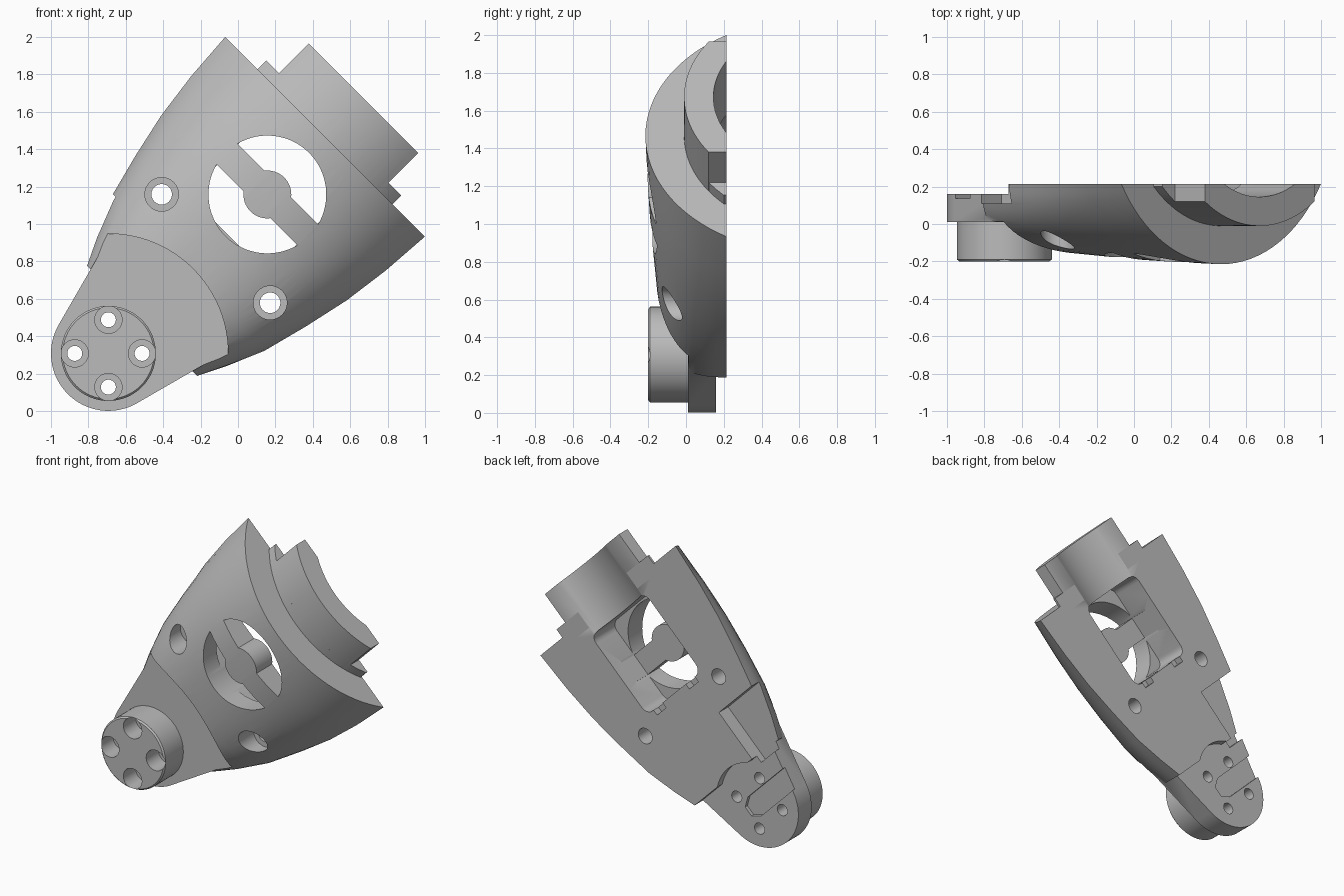
import bpy, bmesh, math

if "Cube" in bpy.data.objects:
    bpy.data.objects.remove(bpy.data.objects["Cube"], do_unlink=True)

PX, PZ = -0.693, 0.308        # pivot centre; u runs up the arm at 45 degrees, v across it
BACK = 0.215
R2 = math.sqrt(2)

grey = bpy.data.materials.new("plain grey")
grey.use_nodes = True
grey.diffuse_color = (0.5, 0.5, 0.5, 1)
grey.node_tree.nodes["Principled BSDF"].inputs["Base Color"].default_value = (0.5, 0.5, 0.5, 1)


def place(u, v, y):
    return (PX + (u - v) / R2, y, PZ + (u + v) / R2)


def loft(name, sections):
    """Closed solid through matching rings of (u, v, y) points."""
    bm = bmesh.new()
    rings = [[bm.verts.new(place(*p)) for p in s] for s in sections]
    n = len(rings[0])
    for a, b in zip(rings, rings[1:]):
        for i in range(n):
            j = (i + 1) % n
            bm.faces.new((a[i], a[j], b[j], b[i]))
    bm.faces.new(rings[0])
    bm.faces.new(rings[-1][::-1])
    bmesh.ops.recalc_face_normals(bm, faces=bm.faces)
    me = bpy.data.meshes.new(name)
    bm.to_mesh(me)
    bm.free()
    me.materials.append(grey)
    ob = bpy.data.objects.new(name, me)
    bpy.context.collection.objects.link(ob)
    return ob


def prism(name, poly, y0, y1):
    return loft(name, [[(u, v, y) for u, v in poly] for y in (y0, y1)])


def circle(cu, cv, r, n=40):
    return [(cu + r * math.cos(2 * math.pi * i / n), cv + r * math.sin(2 * math.pi * i / n)) for i in range(n)]


def arc(cu, cv, r, a0, a1, n=16):
    return [(cu + r * math.cos(a0 + (a1 - a0) * i / n), cv + r * math.sin(a0 + (a1 - a0) * i / n))
            for i in range(n + 1)]


def rect(u0, u1, v0, v1):
    return [(u0, v0), (u1, v0), (u1, v1), (u0, v1)]


def rounded(u0, u1, v0, v1, r):
    pts = []
    for k, (cu, cv) in enumerate(((u1 - r, v1 - r), (u0 + r, v1 - r), (u0 + r, v0 + r), (u1 - r, v0 + r))):
        pts += arc(cu, cv, r, k * math.pi / 2, (k + 1) * math.pi / 2, 5)
    return pts


def combine(ob, other, op):
    mod = ob.modifiers.new(op, 'BOOLEAN')
    mod.operation, mod.solver, mod.object = op, 'EXACT', other
    bpy.ops.object.select_all(action='DESELECT')
    bpy.context.view_layer.objects.active = ob
    ob.select_set(True)
    bpy.ops.object.modifier_apply(modifier=mod.name)
    bpy.data.objects.remove(other, do_unlink=True)


def cut(ob, poly, y0, y1):
    combine(ob, prism("cutter", poly, y0, y1), 'DIFFERENCE')


# Domed shell: boxy section near the pivot blending to a circular arc at the wide end
def dome(u, a, d, n=32):
    k = (u - 0.25) / (1.639 - 0.25)
    r = (a * a + d * d) / (2 * d)
    h = math.asin(a / r)
    ring = []
    for i in range(n + 1):
        t = math.pi * i / n
        c, s = math.cos(t), max(math.sin(t), 0)
        v1 = a * math.copysign(abs(c) ** 0.77, c)
        d1 = d * s ** 0.77
        ang = h * (1 - 2 * i / n)
        v2, d2 = r * math.sin(ang), r * math.cos(ang) - r + d
        if i in (0, n):
            d1 = d2 = 0
        ring.append((u, v1 + (v2 - v1) * k, BACK - d1 - (d2 - d1) * k))
    return ring


rows = [(0.25, 0.42, 0.338), (0.40, 0.495, 0.355), (0.60, 0.58, 0.372), (0.85, 0.645, 0.39),
        (1.10, 0.70, 0.407), (1.36, 0.735, 0.42), (1.639, 0.755, 0.43)]
shell = loft("arm_half_shell", [dome(*r) for r in rows])

# Round recess around the pivot on the front
cut(shell, circle(0, 0, 0.64, 96), -0.6, 0.013)

# Pivot plate with rounded end
plate = arc(0, 0, 0.307, math.radians(106), math.radians(254), 32) + \
    [(0.463, -0.442), (0.60, -0.48), (0.60, 0.48), (0.463, 0.442)]
combine(shell, prism("pivot_plate", plate, 0.01, 0.16), 'UNION')

# Pivot boss with a softened rim
combine(shell, loft("pivot_boss", [[(u, v, y) for u, v in circle(0, 0, r, 64)]
        for r, y in ((0.244, -0.2), (0.254, -0.19), (0.254, 0.03))]), 'UNION')


# Flange and neck at the wide end share one arc, clipped to different widths
def collar(u, w, n=24):
    ring = [(u, w, BACK)]
    for i in range(n + 1):
        v = w - 2 * w * i / n
        ring.append((u, v, 0.714 - math.sqrt(0.724 ** 2 - v * v)))
    return ring + [(u, -w, BACK)]


combine(shell, loft("flange", [collar(1.6, 0.51), collar(1.704, 0.51)]), 'UNION')
combine(shell, loft("neck", [collar(1.58, 0.414), collar(1.93, 0.414)]), 'UNION')


# Shallow trough along the neck on the back
def trough(u, w=0.27, s=0.07, n=16):
    r = (w * w + s * s) / (2 * s)
    pts = [(u, w, 0.4)]
    for i in range(n + 1):
        v = w - 2 * w * i / n
        pts.append((u, v, BACK - s + r - math.sqrt(r * r - v * v)))
    return pts + [(u, -w, 0.4)]


combine(shell, loft("cutter", [trough(1.45), trough(2.1)]), 'DIFFERENCE')

# Back pocket with two small notches
cut(shell, rounded(0.90, 1.53, -0.30, 0.30, 0.06), -0.02, 0.4)
for v in (-0.18, 0.18):
    cut(shell, rect(0.86, 0.95, v - 0.05, v + 0.05), 0.16, 0.4)

# Round window split by a cross bar and hub
WU, WR, HUB, BAR = 1.202, 0.315, 0.128, 0.078
for side in (0, math.pi):
    a, b = math.acos(BAR / WR), math.acos(BAR / HUB)
    cut(shell, arc(WU, 0, WR, side - a, side + a, 32) + arc(WU, 0, HUB, side + b, side - b, 16), -0.6, 0.12)

# Side relief and round clearance on the back
cut(shell, rect(0.20, 0.62, 0.22, 0.8), 0.11, 0.4)
cut(shell, circle(0, 0, 0.30, 64), 0.16, 0.4)

# Shallow keyed channel on the back of the pivot
cut(shell, [(0.08, 0.5), (-0.07, 0.5), (-0.07, -0.05), (-0.03, -0.12), (0.04, -0.12), (0.08, -0.05)], 0.135, 0.4)

# Four pivot bolt holes, counterbored from the front
for k in range(4):
    t = math.pi / 4 + k * math.pi / 2
    cu, cv = 0.18 * math.cos(t), 0.18 * math.sin(t)
    cut(shell, circle(cu, cv, 0.073, 32), -0.6, -0.06)
    cut(shell, circle(cu, cv, 0.04, 24), -0.6, 0.6)

# Two body screw holes, counterbored from the front
for cv in (0.40, -0.42):
    cut(shell, circle(0.803, cv, 0.09, 32), -0.6, 0.06)
    cut(shell, circle(0.803, cv, 0.055, 24), -0.6, 0.6)

bpy.ops.object.select_all(action='DESELECT')
shell.select_set(True)
bpy.context.view_layer.objects.active = shell
bpy.ops.object.shade_smooth_by_angle(angle=math.radians(28))
